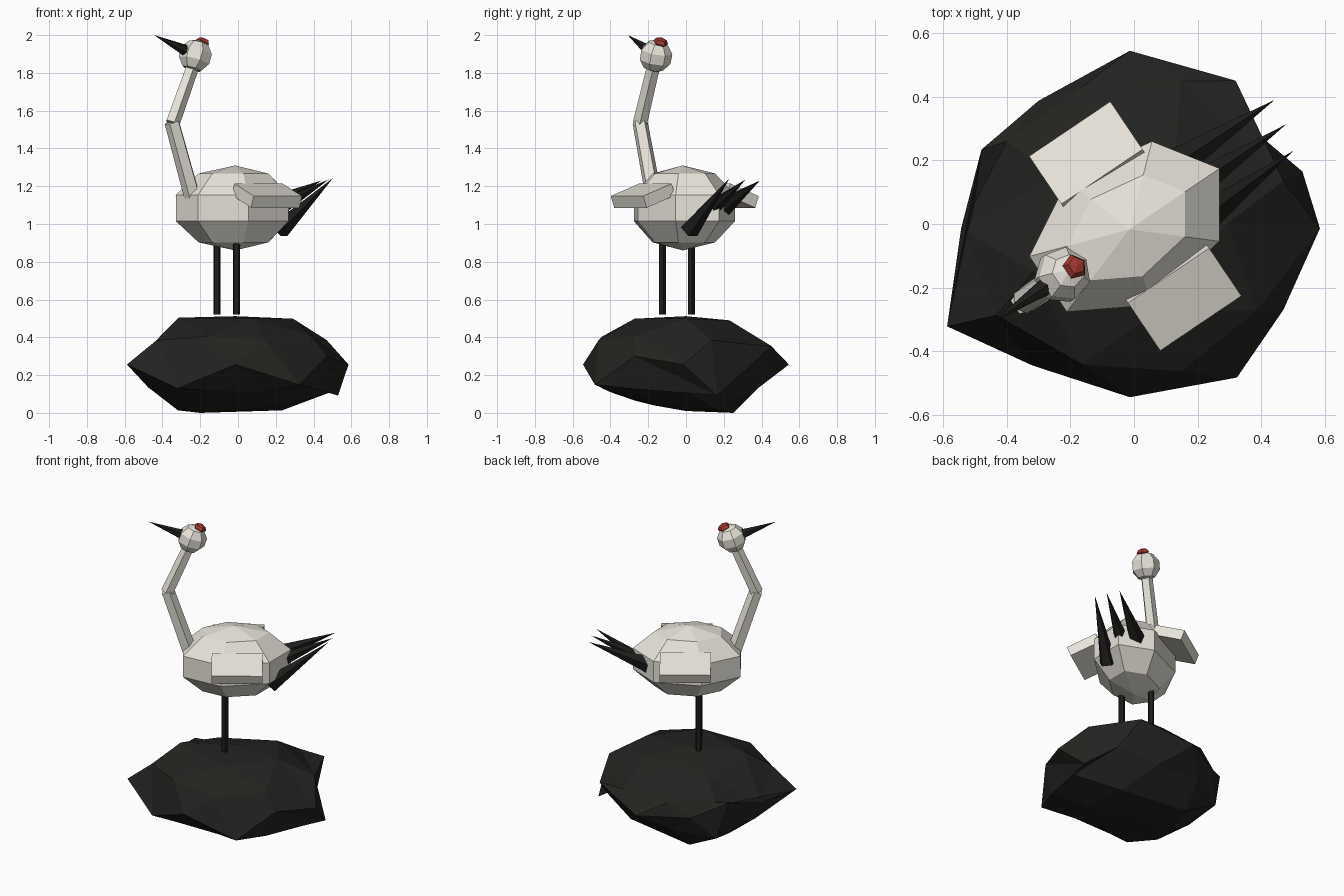
import bpy, bmesh
from math import radians, sin, cos, sqrt
from mathutils import Matrix, Vector

if "Cube" in bpy.data.objects:
    bpy.data.objects.remove(bpy.data.objects["Cube"])

# Bird frame: local +x = tail direction, local y = sideways
BIRD = Matrix.Translation((-0.016, -0.02, 0)) @ Matrix.Rotation(radians(34), 4, 'Z')


def material(name, col):
    m = bpy.data.materials.new(name)
    m.diffuse_color = (*col, 1)
    m.use_nodes = True
    m.node_tree.nodes["Principled BSDF"].inputs["Base Color"].default_value = m.diffuse_color
    return m


CREAM = material("cream", (0.80, 0.77, 0.70))
BLACK = material("black", (0.012, 0.012, 0.011))
ROCK = material("dark_rock", (0.016, 0.016, 0.014))
RED = material("red", (0.36, 0.04, 0.03))


def finish(name, bm, mat, matrix):
    me = bpy.data.meshes.new(name)
    bmesh.ops.transform(bm, matrix=matrix, verts=bm.verts)
    bmesh.ops.recalc_face_normals(bm, faces=bm.faces)
    bm.to_mesh(me)
    bm.free()
    me.materials.append(mat)
    ob = bpy.data.objects.new(name, me)
    bpy.context.collection.objects.link(ob)
    return ob


def ball(name, loc, size, mat, pitch=0, seg=7, rings=5):
    bm = bmesh.new()
    bmesh.ops.create_uvsphere(bm, u_segments=seg, v_segments=rings, radius=1)
    # one corner of the rings points to the tail
    far = max(bm.verts, key=lambda v: v.co.xy.length).co
    turn = Matrix.Rotation(Vector((1, 0)).angle_signed(far.xy), 4, 'Z')
    bmesh.ops.transform(bm, matrix=turn, verts=bm.verts)
    m = Matrix.LocRotScale(Vector(loc), Matrix.Rotation(radians(pitch), 3, 'Y'), Vector(size))
    return finish(name, bm, mat, BIRD @ m)


def rod(name, a, b, r1, r2, sides, mat):
    a, b = Vector(a), Vector(b)
    d = b - a
    bm = bmesh.new()
    bmesh.ops.create_cone(bm, cap_ends=True, segments=sides, radius1=r1, radius2=r2, depth=d.length)
    bmesh.ops.remove_doubles(bm, verts=bm.verts, dist=1e-5)
    m = Matrix.Translation((a + b) / 2) @ d.to_track_quat('Z', 'Y').to_matrix().to_4x4()
    return finish(name, bm, mat, BIRD @ m)


# Body, neck and head
ball("body", (0.003, 0.002, 1.085), (0.360, 0.255, 0.225), CREAM)
rod("lower_neck", (-0.265, 0, 1.13), (-0.40, 0, 1.54), 0.046, 0.042, 5, CREAM)
rod("upper_neck", (-0.40, 0, 1.535), (-0.265, 0, 1.85), 0.040, 0.036, 5, CREAM)
ball("head", (-0.252, 0, 1.89), (0.090, 0.090, 0.088), CREAM, pitch=18)
ball("crown", (-0.205, 0, 1.960), (0.041, 0.041, 0.026), RED, pitch=25, seg=5, rings=4)
rod("beak", (-0.30, 0, 1.912), (-0.516, 0, 2.0), 0.033, 0, 6, BLACK)

# Wings and legs on both sides
for side, tag in ((1, "left"), (-1, "right")):
    bm = bmesh.new()
    bmesh.ops.create_cube(bm, size=1)
    m = Matrix.LocRotScale(Vector((0.024, 0.267 * side, 1.150)),
                           Matrix.Rotation(radians(-20 * side), 3, 'X'), Vector((0.308, 0.193, 0.066)))
    finish(tag + "_wing", bm, CREAM, BIRD @ m)
    rod(tag + "_leg", (-0.053, 0.092 * side, 0.52), (-0.053, 0.092 * side, 0.95), 0.02, 0.02, 5, BLACK)

# Tail feathers
feathers = (((0.22, -0.10, 0.970), (0.570, -0.082, 1.243)),
            ((0.22, 0.0, 1.055), (0.597, 0.0, 1.235)),
            ((0.245, 0.09, 1.085), (0.610, 0.084, 1.230)))
for i, (base, tip) in enumerate(feathers):
    rod(f"tail_feather_{i + 1}", base, tip, 0.052, 0, 5, BLACK)

# Rock: squashed icosphere with corners pulled about; each pull is
# (height on unit sphere, angle, new x, y, z)
pulls = ((0, 198, -0.588, -0.322, 0.256), (0, 162, -0.48, 0.234, 0.345),
         (0.526, 180, -0.544, -0.014, 0.27), (-0.447, 180, -0.475, -0.05, 0.135),
         (0.447, 144, -0.40, 0.26, 0.34), (0.526, 108, -0.165, 0.43, 0.34),
         (0.447, 72, 0.147, 0.45, 0.355), (0.851, 72, 0.13, 0.23, 0.49),
         (0.851, 144, -0.25, 0.15, 0.44), (0.851, 216, -0.316, -0.15, 0.504),
         (0, 234, -0.32, -0.445, 0.13), (0, 342, 0.47, -0.27, 0.30),
         (0.447, 0, 0.585, -0.014, 0.256), (0.526, 36, 0.47, 0.135, 0.385),
         (0, 18, 0.53, 0.165, 0.092), (-0.447, 36, 0.374, 0.297, 0.21),
         (0, 54, 0.32, 0.451, 0.353), (0, 126, -0.30, 0.388, 0.256),
         (0, 306, 0.324, -0.483, 0.150), (-0.447, 252, -0.17, -0.42, 0.12),
         (-0.526, 288, 0.13, -0.40, 0.11), (-0.447, 108, -0.17, 0.40, 0.15),
         (-0.526, 72, 0.14, 0.38, 0.13), (-0.851, 108, -0.20, 0.25, 0.0),
         (-0.851, 252, -0.12, -0.27, 0.065), (-0.851, 324, 0.24, -0.17, 0.04))
bm = bmesh.new()
bmesh.ops.create_icosphere(bm, subdivisions=2, radius=1)


def corner(h, ang):
    r, a = sqrt(1 - h * h), radians(ang)
    p = Vector((r * cos(a), r * sin(a), h))
    return min(bm.verts, key=lambda v: (v.co - p).length)


picked = [(corner(h, a), (x, y, z)) for h, a, x, y, z in pulls]
notch = bm.edges.get((corner(0, 18), corner(0, 54)))
for v in bm.verts:
    x, y, z = v.co
    v.co = (x * 0.58 - 0.013, y * 0.545, min(max(0.256 + 0.285 * z, 0.01), 0.512))
for v, co in picked:
    v.co = co
if notch:
    bmesh.utils.edge_rotate(notch, True)
finish("rock", bm, ROCK, Matrix())
